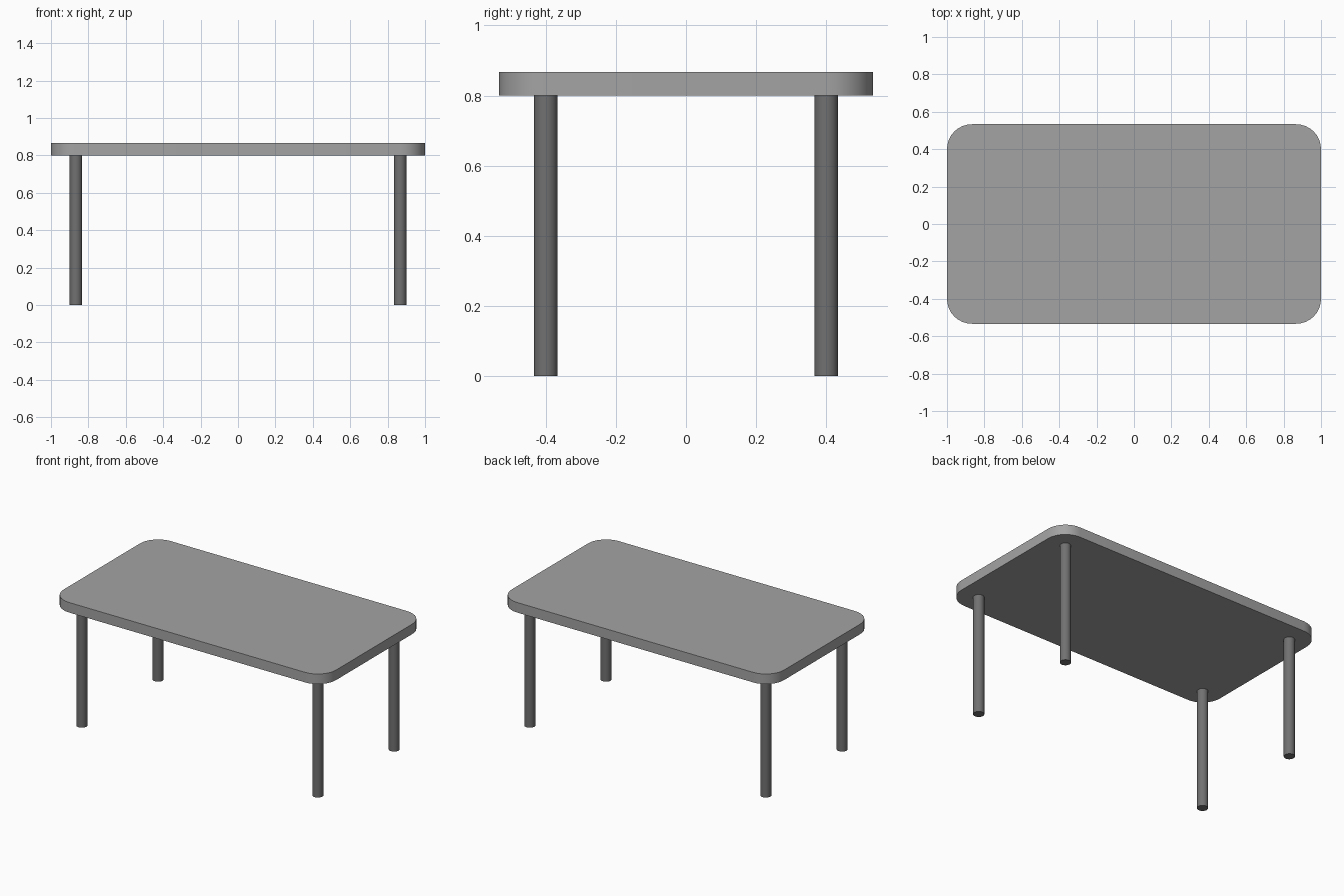
import bpy
import bmesh
import math

if "Cube" in bpy.data.objects:
    bpy.data.objects.remove(bpy.data.objects["Cube"])

U = 1 / 15                     # design module
HALF_X, HALF_Y = 15 * U, 8 * U
LEG_H, TOP_T = 12 * U, U
CORNER_R, LEG_R = 2 * U, U / 2
CX, CY = HALF_X - CORNER_R, HALF_Y - CORNER_R
STEPS = 8


def grey(name, v):
    mat = bpy.data.materials.new(name)
    mat.diffuse_color = (v, v, v, 1)
    mat.use_nodes = True
    mat.node_tree.nodes["Principled BSDF"].inputs["Base Color"].default_value = mat.diffuse_color
    return mat


def finish(obj, mat):
    obj.data.materials.append(mat)
    bpy.ops.object.select_all(action='DESELECT')
    obj.select_set(True)
    bpy.context.view_layer.objects.active = obj
    bpy.ops.object.shade_smooth_by_angle(angle=math.radians(30))


top_grey = grey("mid_grey", 0.37)
leg_grey = grey("dark_grey", 0.165)

# Tabletop: rounded rectangle outline extruded upwards
bm = bmesh.new()
outline = []
for i, (sx, sy) in enumerate([(1, 1), (-1, 1), (-1, -1), (1, -1)]):
    for k in range(STEPS + 1):
        a = math.pi / 2 * (i + k / STEPS)
        outline.append(bm.verts.new((sx * CX + CORNER_R * math.cos(a),
                                     sy * CY + CORNER_R * math.sin(a), LEG_H)))
base = bm.faces.new(outline)
ext = bmesh.ops.extrude_face_region(bm, geom=[base], use_keep_orig=True)
verts = [g for g in ext['geom'] if isinstance(g, bmesh.types.BMVert)]
bmesh.ops.translate(bm, verts=verts, vec=(0, 0, TOP_T))
bmesh.ops.recalc_face_normals(bm, faces=bm.faces)
mesh = bpy.data.meshes.new("tabletop")
bm.to_mesh(mesh)
bm.free()
top = bpy.data.objects.new("tabletop", mesh)
bpy.context.collection.objects.link(top)
finish(top, top_grey)

# Legs: one round post centred under each rounded corner
for yname, sy in (("front", -1), ("back", 1)):
    for xname, sx in (("left", -1), ("right", 1)):
        bpy.ops.mesh.primitive_cylinder_add(
            vertices=32, radius=LEG_R, depth=LEG_H,
            location=(sx * CX, sy * CY, LEG_H / 2))
        leg = bpy.context.object
        leg.name = f"{yname}_{xname}_leg"
        finish(leg, leg_grey)
